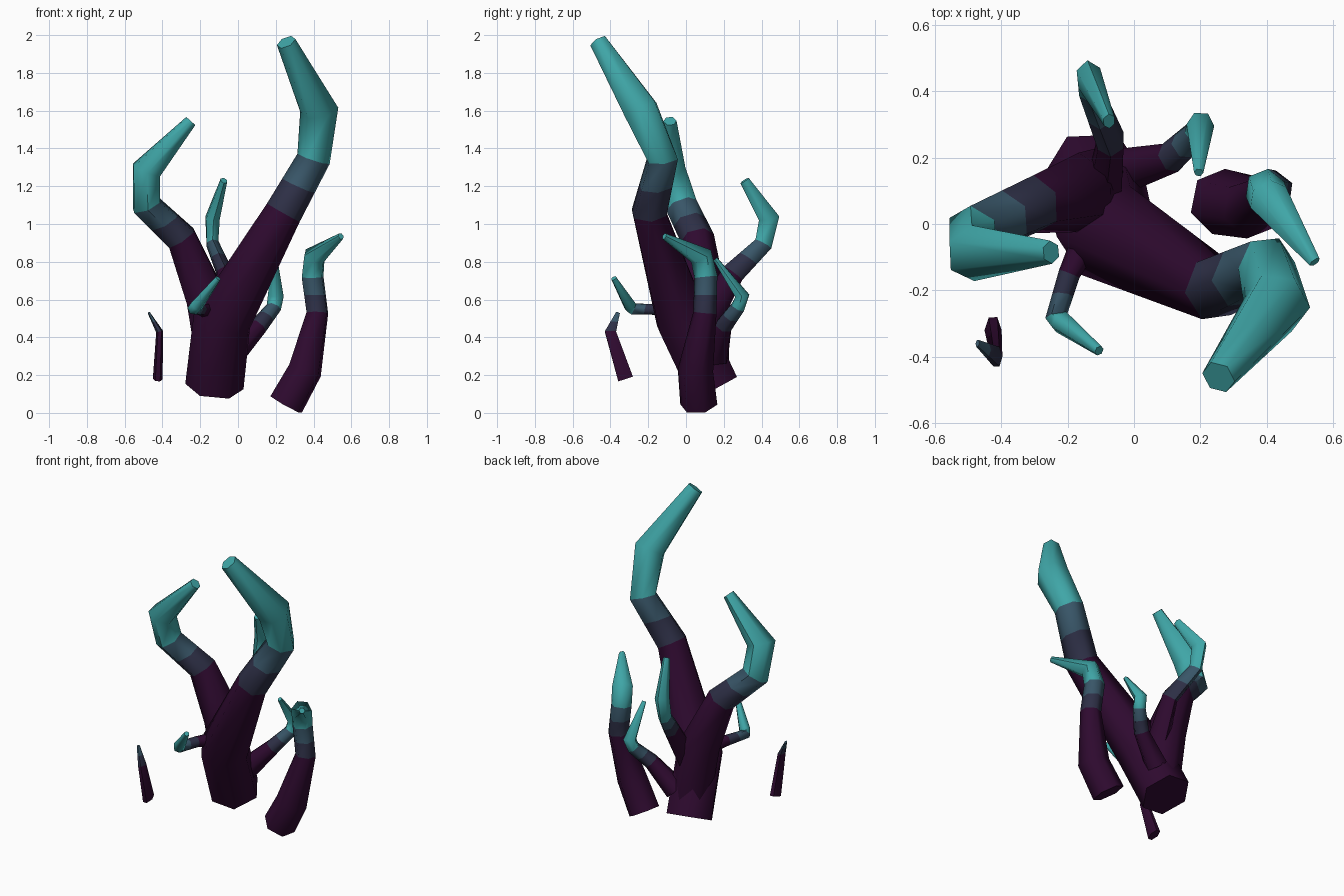
import bpy, bmesh, math
from mathutils import Vector

if "Cube" in bpy.data.objects:
    bpy.data.objects.remove(bpy.data.objects["Cube"])

SIDES = 6


def material(name, rgb):
    m = bpy.data.materials.new(name)
    m.diffuse_color = (*rgb, 1)
    m.use_nodes = True
    m.node_tree.nodes["Principled BSDF"].inputs["Base Color"].default_value = m.diffuse_color
    return m


MATS = [material("dark_purple", (0.028, 0.003, 0.029)),
        material("dark_slate", (0.027, 0.029, 0.062)),
        material("blue_slate", (0.04, 0.092, 0.138)),
        material("teal", (0.05, 0.382, 0.388))]


def tentacle(name, path, bands, squash=1.0, twist=0.0):
    """Six-sided tapering tube. path: (x, y, z, radius); bands: one letter
    per segment (D dark, B two-tone slate band, T teal)."""
    pts = [(Vector(p[:3]), p[3]) for p in path]
    n = len(pts)
    tangents = []
    for i in range(n):
        a = (pts[i][0] - pts[i - 1][0]).normalized() if i else Vector()
        b = (pts[i + 1][0] - pts[i][0]).normalized() if i < n - 1 else Vector()
        tangents.append((a + b).normalized())

    # Carry the cross-section along the path without twisting
    bm = bmesh.new()
    u = Vector((1, 0, 0))
    rings = []
    for (c, r), t in zip(pts, tangents):
        u = (u - t * u.dot(t)).normalized()
        v = t.cross(u)
        ring = []
        for k in range(SIDES):
            a = twist + 2 * math.pi * k / SIDES
            ring.append(c + r * (u * math.cos(a) * squash + v * math.sin(a)))
        rings.append(ring)

    # Split each slate band into two halves
    out, mats = [rings[0]], []
    for i, kind in enumerate(bands):
        if kind == "B":
            out.append([p.lerp(q, 0.5) for p, q in zip(rings[i], rings[i + 1])])
            mats += [1, 2]
        else:
            mats.append(0 if kind == "D" else 3)
        out.append(rings[i + 1])

    vs = [[bm.verts.new(p) for p in ring] for ring in out]
    for i, m in enumerate(mats):
        for k in range(SIDES):
            j = (k + 1) % SIDES
            f = bm.faces.new((vs[i][k], vs[i][j], vs[i + 1][j], vs[i + 1][k]))
            f.material_index = m
    bm.faces.new(vs[0][::-1]).material_index = mats[0]
    bm.faces.new(vs[-1]).material_index = mats[-1]
    bmesh.ops.recalc_face_normals(bm, faces=bm.faces)

    me = bpy.data.meshes.new(name)
    bm.to_mesh(me)
    bm.free()
    for m in MATS:
        me.materials.append(m)
    ob = bpy.data.objects.new(name, me)
    bpy.context.collection.objects.link(ob)
    bpy.ops.object.select_all(action='DESELECT')
    ob.select_set(True)
    bpy.context.view_layer.objects.active = ob
    bpy.ops.object.shade_smooth_by_angle(angle=math.radians(62))


# Tall main tentacle leaning right and curling forward
tentacle("main_tentacle",
         [(-.125, .145, .14, .155), (-.085, -.02, .49, .155), (.24, -.195, 1.06, .1),
          (.40, -.125, 1.345, .09), (.43, -.24, 1.605, .102), (.255, -.462, 1.963, .053)],
         "DDBTT")

# Second large tentacle branching left
tentacle("left_tentacle",
         [(-.11, .11, .25, .12), (-.17, .095, .61, .12), (-.30, .06, .925, .09),
          (-.485, -.025, 1.1, .085), (-.485, -.088, 1.285, .086), (-.25, -.085, 1.545, .035)],
         "DDBTT", twist=.5)

# Separate right tentacle standing on the ground
tentacle("right_tentacle",
         [(.255, .068, .045, .1), (.355, .05, .225, .095), (.42, .1, .53, .062),
          (.395, .105, .72, .062), (.405, .08, .83, .062), (.545, -.115, .935, .018)],
         "DDBTT", twist=.3)

# Branch growing out of the back
tentacle("back_branch",
         [(-.09, .1, .48, .08), (-.07, .25, .74, .06), (-.135, .41, .895, .048),
          (-.135, .44, 1.03, .055), (-.075, .31, 1.23, .026)],
         "DBTT", squash=.75, twist=.5)

# Short branch at the back right
tentacle("back_right_branch",
         [(-.04, .16, .3, .07), (.11, .2, .46, .048), (.19, .275, .56, .04),
          (.2, .298, .62, .042), (.195, .155, .815, .014)],
         "DBTT")

# Short branch at the front left
tentacle("front_left_branch",
         [(-.12, .0, .53, .05), (-.195, -.15, .548, .033), (-.235, -.28, .55, .033),
          (-.22, -.295, .565, .036), (-.105, -.382, .713, .016)],
         "DBTT")

# Small loose spike at the front left
tentacle("loose_spike",
         [(-.425, -.32, .18, .047), (-.415, -.4, .43, .034), (-.472, -.36, .53, .012)],
         "DB", squash=.55)
